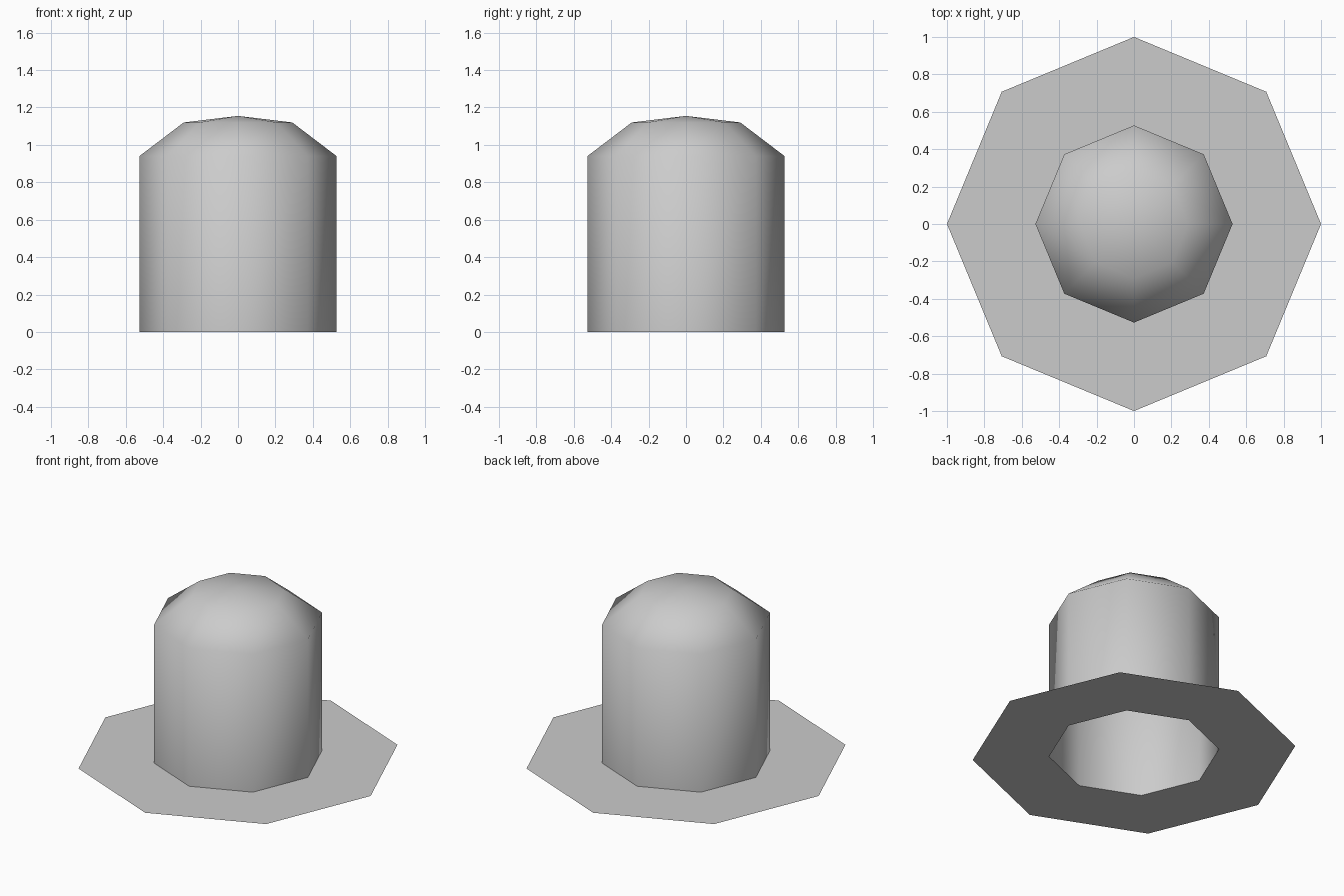
import bpy
import math

SIDES = 8

cube = bpy.data.objects.get("Cube")
if cube:
    bpy.data.objects.remove(cube, do_unlink=True)

# One plain grey for the whole model
grey = bpy.data.materials.new("plain_grey")
grey.use_nodes = True
color = (0.6, 0.6, 0.6, 1.0)
grey.diffuse_color = color
grey.node_tree.nodes["Principled BSDF"].inputs["Base Color"].default_value = color


def revolve(name, profile, smooth):
    """Turn a (radius, height) profile into an open eight-sided shell, closing at radius zero."""
    verts, rings = [], []
    for radius, z in profile:
        count = SIDES if radius > 0 else 1
        start = len(verts)
        for i in range(count):
            a = math.tau * i / SIDES
            verts.append((radius * math.cos(a), radius * math.sin(a), z))
        rings.append([start + i % count for i in range(SIDES)])
    faces = []
    for low, high in zip(rings, rings[1:]):
        for i in range(SIDES):
            j = (i + 1) % SIDES
            corners = [low[i], low[j], high[j], high[i]]
            faces.append(list(dict.fromkeys(corners)))
    mesh = bpy.data.meshes.new(name)
    mesh.from_pydata(verts, [], faces)
    mesh.materials.append(grey)
    for poly in mesh.polygons:
        poly.use_smooth = smooth
    mesh.update()
    obj = bpy.data.objects.new(name, mesh)
    bpy.context.collection.objects.link(obj)
    return obj


# Flat brim around the open base
revolve("brim", [(1.0, 0.0), (0.527, 0.0)], False)

# Hollow crown with straight walls and a faceted dome
revolve("crown", [(0.527, 0.0), (0.527, 0.94), (0.29, 1.12), (0.0, 1.155)], True)
